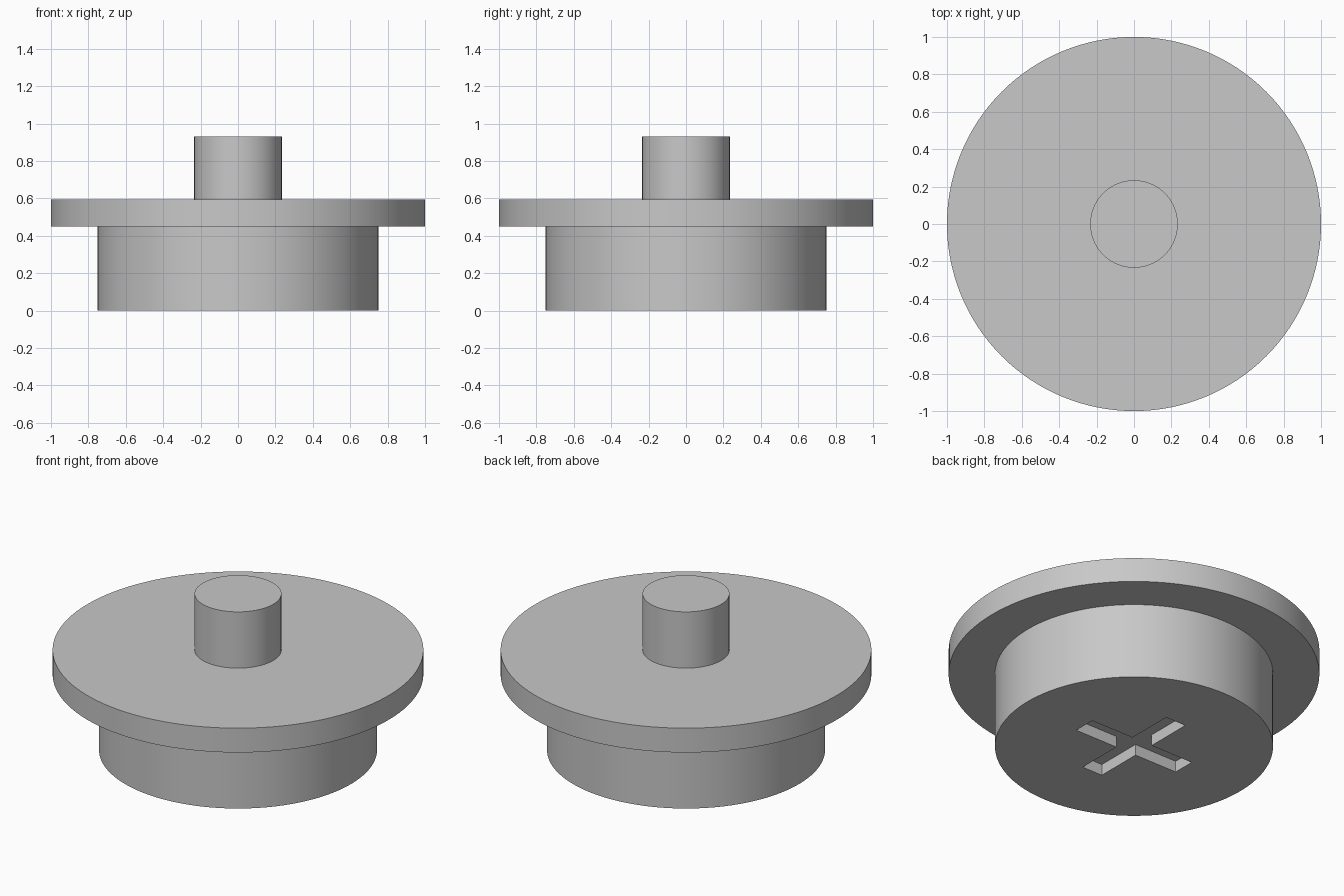
import bpy
import math
from mathutils import Matrix, Vector

default_cube = bpy.data.objects.get("Cube")
if default_cube:
    bpy.data.objects.remove(default_cube, do_unlink=True)

# Single plain grey
grey = bpy.data.materials.new("plain_grey")
grey.use_nodes = True
colour = (0.58, 0.58, 0.58, 1.0)
grey.diffuse_color = colour
grey.node_tree.nodes["Principled BSDF"].inputs["Base Color"].default_value = colour


def disc(name, radius, bottom, top, sides=128):
    bpy.ops.mesh.primitive_cylinder_add(
        vertices=sides, radius=radius, depth=top - bottom,
        location=(0, 0, (bottom + top) / 2))
    obj = bpy.context.object
    obj.name = obj.data.name = name
    obj.data.materials.append(grey)
    return obj


def smooth(obj):
    bpy.ops.object.select_all(action="DESELECT")
    obj.select_set(True)
    bpy.context.view_layer.objects.active = obj
    bpy.ops.object.shade_smooth_by_angle(angle=math.radians(30))


# Stacked round parts
base = disc("base", 0.75, 0.0, 0.45)
flange = disc("flange", 1.0, 0.45, 0.595)
stem = disc("stem", 0.234, 0.595, 0.93)

# Cross-shaped slot in the underside: outline one arm, turn it four times
half_length, half_width, depth = 0.35, 0.067, 0.066
arm = [(half_width, -half_width), (half_length, -half_width), (half_length, half_width)]
outline = []
for quarter in range(4):
    turn = Matrix.Rotation(quarter * math.pi / 2, 2)
    outline += [turn @ Vector(p) for p in arm]
count = len(outline)
verts = [(p.x, p.y, z) for z in (-0.1, depth) for p in outline]
faces = [tuple(reversed(range(count))), tuple(range(count, 2 * count))]
for i in range(count):
    j = (i + 1) % count
    faces.append((i, j, j + count, i + count))
mesh = bpy.data.meshes.new("slot_cutter")
mesh.from_pydata(verts, [], faces)
mesh.materials.append(grey)
cutter = bpy.data.objects.new("slot_cutter", mesh)
bpy.context.collection.objects.link(cutter)
cutter.hide_render = True

# Cut the slot, then drop the cutter
cut = base.modifiers.new("cross_slot", "BOOLEAN")
cut.operation = "DIFFERENCE"
cut.solver = "EXACT"
cut.object = cutter
bpy.context.view_layer.objects.active = base
bpy.ops.object.modifier_apply(modifier=cut.name)
bpy.data.objects.remove(cutter, do_unlink=True)

for part in (base, flange, stem):
    smooth(part)
